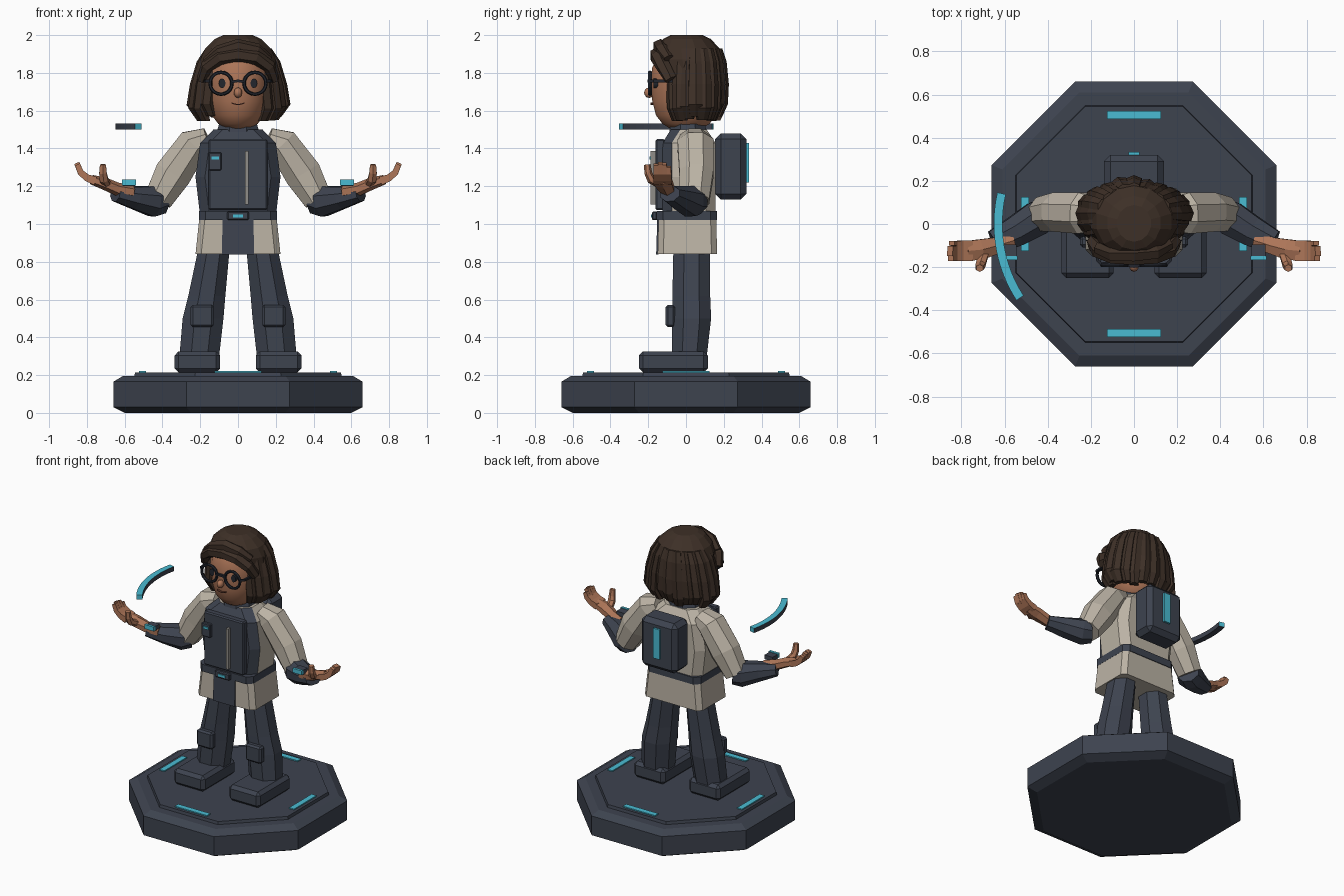
import bpy, bmesh, math, random
from mathutils import Vector, Matrix

if "Cube" in bpy.data.objects:
    bpy.data.objects.remove(bpy.data.objects["Cube"])

random.seed(4)
COLOURS = {
    "slate": (0.047, 0.056, 0.078), "beige": (0.50, 0.45, 0.375), "skin": (0.42, 0.18, 0.098),
    "hair_brown": (0.047, 0.029, 0.020), "cyan": (0.068, 0.50, 0.65), "grey": (0.28, 0.27, 0.25),
    "frame_dark": (0.016, 0.019, 0.027), "lip_brown": (0.16, 0.055, 0.035),
}
M = {}
for k, c in COLOURS.items():
    M[k] = bpy.data.materials.new(k)
    M[k].diffuse_color = (*c, 1)


def finish(bm, name, *mats, rule=None, smooth=None):
    bmesh.ops.recalc_face_normals(bm, faces=bm.faces)
    bm.normal_update()
    for f in bm.faces:
        f.material_index = rule(f) if rule else 0
    me = bpy.data.meshes.new(name)
    bm.to_mesh(me)
    bm.free()
    ob = bpy.data.objects.new(name, me)
    bpy.context.collection.objects.link(ob)
    for m in mats:
        me.materials.append(M[m])
    if smooth:
        bpy.ops.object.select_all(action='DESELECT')
        ob.select_set(True)
        bpy.context.view_layer.objects.active = ob
        bpy.ops.object.shade_smooth_by_angle(angle=math.radians(smooth))
    return ob


def loft(name, rings, *mats, closed=False, **kw):
    """Skin a list of point rings; cap the ends unless the path is closed."""
    bm = bmesh.new()
    vs = [[bm.verts.new(p) for p in r] for r in rings]
    n = len(vs[0])
    pairs = list(zip(vs, vs[1:])) + ([(vs[-1], vs[0])] if closed else [])
    for a, b in pairs:
        for i in range(n):
            j = (i + 1) % n
            bm.faces.new((a[i], a[j], b[j], b[i]))
    if not closed:
        bm.faces.new(vs[0])
        bm.faces.new(vs[-1])
    return finish(bm, name, *mats, **kw)


def oval(x, y, z, rx, ry, n=8):
    k = 1 / math.cos(math.pi / n) if n <= 8 else 1
    return [(x + rx * k * math.cos((i + .5) * math.tau / n),
             y + ry * k * math.sin((i + .5) * math.tau / n), z) for i in range(n)]


def chamfered(y0, y1, z, hx, c):
    """Rectangle with cut corners in plan."""
    r = [(hx, y0 + c), (hx, y1 - c), (hx - c, y1), (c - hx, y1),
         (-hx, y1 - c), (-hx, y0 + c), (c - hx, y0), (hx - c, y0)]
    return [(x, y, z) for x, y in r]


def tube(name, path, radii, mat, n=8, closed=False, ref=(0, 1, 0), **kw):
    """Sweep an n-sided section; each radius is (along ref, across ref)."""
    pts = [Vector(p) for p in path]
    L, rings = len(pts), []
    for i, p in enumerate(pts):
        a = pts[(i - 1) % L] if closed or i else p
        b = pts[(i + 1) % L] if closed or i < L - 1 else p
        t = (b - a).normalized()
        u = Vector(ref)
        u = (u - t * u.dot(t)).normalized()
        v = t.cross(u)
        ru, rv = radii[i] if isinstance(radii, list) else radii
        k = 1 / math.cos(math.pi / n)
        rings.append([p + k * (u * ru * math.cos((j + .5) * math.tau / n)
                               + v * rv * math.sin((j + .5) * math.tau / n)) for j in range(n)])
    return loft(name, rings, mat, closed=closed, **kw)


def box(name, c, size, mat, bevel=0):
    bm = bmesh.new()
    bmesh.ops.create_cube(bm, size=1, matrix=Matrix.Translation(c) @ Matrix.Diagonal((*size, 1)))
    if bevel:
        bmesh.ops.bevel(bm, geom=bm.edges[:], offset=bevel, segments=1, affect='EDGES')
    return finish(bm, name, mat)


def flip(pts, s):
    return [(s * x, y, z) for x, y, z in pts]


# Octagonal plinth with light strips
loft("plinth", [oval(0, 0, z, r, r) for z, r in
                ((0, .60), (.03, .66), (.165, .66), (.195, .61))], "slate")
loft("plinth_top", [oval(0, 0, z, r, r) for z, r in ((.19, .55), (.215, .545))], "slate")
for s in (-1, 1):
    box("plinth_light_y", (0, s * .505, .218), (.25, .038, .009), "cyan")
    box("plinth_light_x", (s * .505, 0, .218), (.038, .25, .009), "cyan")

# Legs, boots, knee pads
for s in (-1, 1):
    loft("leg", [oval(s * x, y, z, rx, ry) for x, y, z, rx, ry in
                 ((.205, .018, .30, .105, .092), (.185, .03, .50, .108, .103),
                  (.165, .028, .62, .098, .10), (.115, .03, .95, .078, .095))], "slate")
    box("boot", (s * .215, -.067, .27), (.242, .365, .112), "slate", .022)
    box("knee_pad", (s * .19, -.083, .513), (.122, .05, .118), "slate", .012)

# Coat skirt, belt and torso
loft("coat_skirt", [chamfered(-.15, .165, .84, .225, .03), chamfered(-.145, .16, 1.03, .205, .03)], "beige")
loft("skirt_front_panel", [[(-x, y, z), (x, y, z), (x, y + .012, z), (-x, y + .012, z)]
                           for x, y, z in ((.085, -.158, .838), (.082, -.152, 1.03))], "slate")
loft("coat_body", [chamfered(-.125, .155, z, hx, .05) if z < 1.47 else chamfered(-.08, .11, z, hx, .05)
                   for z, hx in ((1.02, .198), (1.25, .225), (1.43, .20), (1.50, .13))],
     "beige", "slate", rule=lambda f: int(f.normal.y < -.4))
loft("belt", [chamfered(-.157, .165, z, .207, .035) for z in (1.02, 1.07)], "slate")
box("buckle", (0, -.167, 1.043), (.115, .026, .046), "slate", .006)
box("buckle_light", (0, -.182, 1.042), (.055, .008, .016), "cyan")
box("vest_panel", (0, -.137, 1.262), (.31, .05, .375), "slate", .008)
box("zipper", (.046, -.172, 1.245), (.019, .03, .285), "grey")
box("chest_pocket", (-.122, -.172, 1.332), (.07, .025, .095), "slate", .005)
box("chest_light", (-.12, -.188, 1.35), (.04, .008, .016), "cyan")
loft("collar", [oval(0, .01, z, rx, ry) for z, rx, ry in
                ((1.43, .12, .105), (1.48, .115, .10), (1.53, .10, .09))], "slate")

# Backpack
box("backpack", (0, .237, 1.305), (.28, .165, .35), "slate", .03)
box("backpack_light", (0, .325, 1.325), (.05, .016, .21), "cyan")

# Arms and hands
for s in (-1, 1):
    tube("sleeve", flip([(.16, .045, 1.455), (.235, .05, 1.425), (.345, .055, 1.265), (.425, .045, 1.125)], s),
         [(.075, .055), (.095, .085), (.09, .098), (.078, .075)], "beige")
    tube("cuff", flip([(.405, .055, 1.125), (.45, .025, 1.12), (.55, -.035, 1.14), (.65, -.085, 1.16)], s),
         [(.07, .07), (.08, .08), (.07, .06), (.055, .04)], "slate")
    tube("palm", flip([(.56, -.075, 1.17), (.64, -.10, 1.185), (.71, -.118, 1.215), (.775, -.125, 1.235)], s),
         [(.038, .03), (.038, .03), (.047, .028), (.046, .022)], "skin", n=6)
    for i in range(4):
        y = -.16 + i * .0235
        d = (0, .008, .004, -.012)[i]
        tube("finger", flip([(.755, y, 1.228), (.80, y, 1.245), (.832, y, 1.272), (.85 + d / 2, y, 1.315 + d)], s),
             [(.012, .022), (.012, .019), (.0115, .017), (.011, .014)], "skin", n=4)
    tube("thumb", flip([(.69, -.125, 1.205), (.71, -.185, 1.235), (.715, -.20, 1.27), (.715, -.205, 1.315)], s),
         [(.02, .02), (.022, .02), (.02, .018), (.016, .015)], "skin", n=6, ref=(1, 0, 0))
    box("wrist_device", (s * .577, -.125, 1.215), (.065, .06, .03), "slate")
    box("wrist_light", (s * .577, -.158, 1.22), (.073, .018, .03), "cyan")

# Head and face
loft("head", [oval(0, 0, z, rx, ry, 24) for z, rx, ry in
              ((1.505, .075, .085), (1.53, .105, .125), (1.575, .14, .16), (1.65, .16, .18), (1.75, .17, .187),
               (1.83, .165, .18), (1.89, .14, .15), (1.94, .09, .10))], "skin", smooth=40)
bm = bmesh.new()
bmesh.ops.create_icosphere(bm, subdivisions=2, radius=1, matrix=Matrix.Translation((0, -.195, 1.695))
                           @ Matrix.Diagonal((.022, .027, .028, 1)))
finish(bm, "nose", "skin", smooth=40)
tube("mouth", [(x, -.181, 1.632 + 8 * x * x) for x in (-.034, -.02, 0, .02, .034)], (.006, .003), "lip_brown", n=4)
for s in (-1, 1):
    loft("eye", [[(s * .084 + .018 * math.cos(a), y, 1.745 + .025 * math.sin(a))
                  for a in (i * math.tau / 12 for i in range(12))] for y in (-.172, -.14)], "frame_dark")
    # Round spectacles
    tube("glasses_rim", [(s * .09 + .058 * math.cos(a), -.19, 1.745 + .058 * math.sin(a))
                         for a in (i * math.tau / 20 for i in range(20))], (.01, .008), "frame_dark",
         n=6, closed=True)
    tube("glasses_arm", flip([(.145, -.19, 1.757), (.168, -.17, 1.757), (.178, -.07, 1.757)], s),
         (.007, .007), "frame_dark", n=4, ref=(0, 0, 1))
tube("glasses_bridge", [(-.035, -.19, 1.752), (0, -.195, 1.758), (.035, -.19, 1.752)],
     (.008, .007), "frame_dark", n=4)

# Hair: cap, hanging locks and swept fringe
loft("hair_cap", [oval(0, y, z, rx, ry, 14) for y, z, rx, ry in
                  ((.03, 1.80, .212, .165), (.02, 1.87, .205, .175), (.012, 1.93, .178, .166),
                   (.005, 1.98, .125, .125), (.003, 2.0, .08, .085))], "hair_brown")
LOCKS = 17
for i in range(LOCKS):
    a = math.radians(-48 + 276 * i / (LOCKS - 1))
    d = Vector((math.cos(a), math.sin(a), 0))
    side = Vector((-d.y, d.x, 0))
    j, drop = random.uniform(-.008, .01), random.uniform(-.012, .02)
    rings = []
    for z, rx, ry, w, th in ((1.93, .150, .125, .034, .02), (1.86, .190, .142, .043, .026),
                             (1.74, .222, .150, .049, .030), (1.62 + drop, .240, .145, .05, .030),
                             (1.555 + drop, .205, .125, .036, .018)):
        p = Vector((d.x * (rx + j), .04 + d.y * (ry + j), z))
        rings.append([p + side * w * .75 - d * th, p + side * w * .75 + d * th * .5, p + d * th,
                      p - side * w * .75 + d * th * .5, p - side * w * .75 - d * th])
    loft("hair_lock", rings, "hair_brown")
# Inner back layer keeps the nape covered
loft("hair_back", [[(x, y, z) for x, y in ((-w, .02), (w, .02), (w * .8, b), (-w * .8, b))]
                   for z, w, b in ((1.60, .185, .14), (1.85, .17, .15))], "hair_brown")
tube("fringe", [(-.195, -.08, 1.765), (-.165, -.12, 1.835), (-.095, -.15, 1.882), (0, -.155, 1.895),
                (.095, -.15, 1.882), (.165, -.12, 1.835), (.195, -.08, 1.765)],
     [(.03, .022), (.035, .03), (.034, .034), (.034, .036), (.034, .034), (.035, .03), (.03, .022)],
     "hair_brown", n=6)
tube("fringe_sweep", [(-.17, -.11, 1.86), (-.10, -.135, 1.915), (0, -.135, 1.945), (.10, -.125, 1.925), (.165, -.09, 1.875)],
     [(.025, .02), (.035, .028), (.038, .03), (.035, .028), (.025, .02)], "hair_brown", n=6)

# Floating curved light: bright top and ends, dark walls
arc = []
for i in range(13):
    a = math.radians(167 + 46 * i / 12)
    arc.append([(r * math.cos(a), r * math.sin(a), z)
                for r, z in ((.61, 1.5), (.65, 1.5), (.65, 1.532), (.61, 1.532))])


def arc_rule(f):
    c = f.calc_center_median()
    radial = abs(f.normal.dot(Vector((c.x, c.y, 0)).normalized()))
    return int(radial < .5 and f.normal.z > -.5)


loft("floating_arc", arc, "slate", "cyan", rule=arc_rule)

for m in bpy.data.materials:
    if m.users and not m.is_grease_pencil:
        m.use_nodes = True
        m.node_tree.nodes["Principled BSDF"].inputs["Base Color"].default_value = m.diffuse_color
